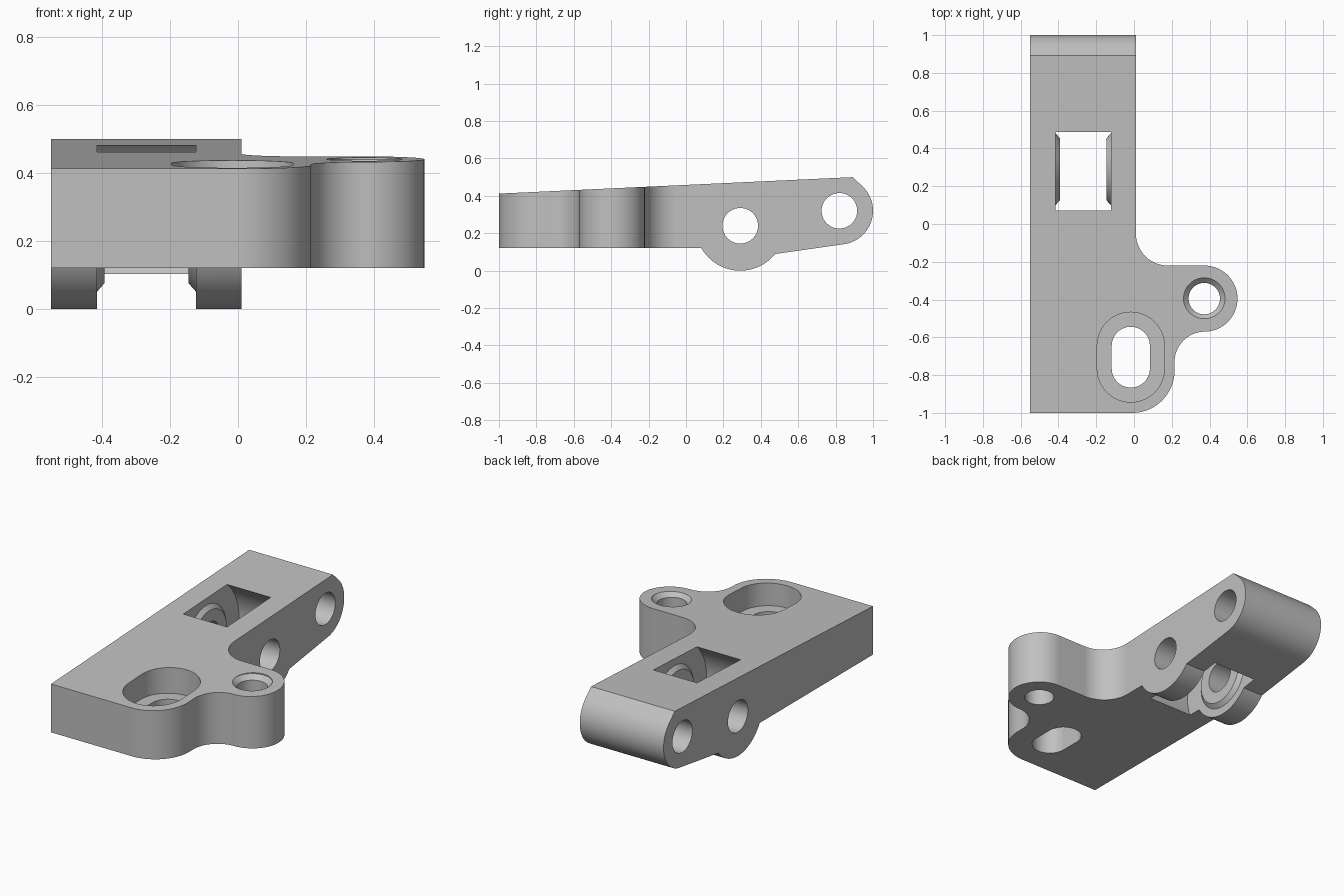
import bpy, bmesh
from math import sin, cos, pi, radians
from mathutils import Vector

cube = bpy.data.objects.get("Cube")
if cube:
    bpy.data.objects.remove(cube)

grey = bpy.data.materials.new("plain grey")
grey.use_nodes = True
colour = (0.53, 0.53, 0.53, 1)
grey.diffuse_color = colour
grey.node_tree.nodes["Principled BSDF"].inputs["Base Color"].default_value = colour


def arc(cx, cy, r, start, end, n=24):
    """Points along an arc, angles in degrees."""
    angles = [radians(start + (end - start) * i / n) for i in range(n + 1)]
    return [(cx + r * cos(a), cy + r * sin(a)) for a in angles]


def finish(name, bm):
    bmesh.ops.remove_doubles(bm, verts=bm.verts, dist=0.0005)
    bmesh.ops.recalc_face_normals(bm, faces=bm.faces)
    mesh = bpy.data.meshes.new(name)
    bm.to_mesh(mesh)
    bm.free()
    mesh.materials.append(grey)
    obj = bpy.data.objects.new(name, mesh)
    bpy.context.collection.objects.link(obj)
    return obj


def prism(name, outline, axis, low, high):
    """Extrude an outline: (x, y) along z, or (y, z) along x."""
    bm = bmesh.new()
    place = (lambda p: (p[0], p[1], low)) if axis == "z" else (lambda p: (low, p[0], p[1]))
    face = bm.faces.new([bm.verts.new(place(p)) for p in outline])
    new = bmesh.ops.extrude_face_region(bm, geom=[face])["geom"]
    shift = Vector((0, 0, high - low)) if axis == "z" else Vector((high - low, 0, 0))
    bmesh.ops.translate(bm, vec=shift, verts=[v for v in new if isinstance(v, bmesh.types.BMVert)])
    return finish(name, bm)


def lathe(name, profile, axis, centre, n=72):
    """Spin (height, radius) pairs about the x or z axis through centre."""
    bm = bmesh.new()
    rings = []
    for h, r in profile:
        ring = []
        for i in range(n):
            a, b = r * cos(2 * pi * i / n), r * sin(2 * pi * i / n)
            offset = (a, b, h) if axis == "z" else (h, a, b)
            ring.append(bm.verts.new(Vector(centre) + Vector(offset)))
        rings.append(ring)
    for lower, upper in zip(rings, rings[1:]):
        for i in range(n):
            j = (i + 1) % n
            bm.faces.new((lower[i], lower[j], upper[j], upper[i]))
    bm.faces.new(rings[0])
    bm.faces.new(rings[-1])
    return finish(name, bm)


def combine(target, tool, operation):
    mod = target.modifiers.new(operation.lower(), "BOOLEAN")
    mod.operation, mod.solver, mod.object = operation, "EXACT", tool
    bpy.context.view_layer.objects.active = target
    bpy.ops.object.modifier_apply(modifier=mod.name)
    bpy.data.objects.remove(tool)


def slot(name, r, low, high):
    outline = arc(-0.017, -0.645, r, 0, 180) + arc(-0.017, -0.765, r, 180, 360)
    return prism(name, outline, "z", low, high)


# Plan outline: long arm, blended side ear, rounded front corner
plan = [(-0.55, 1.1), (-0.55, -1)]
plan += arc(-0.01, -0.775, 0.225, -90, 0)
plan += arc(0.375, -0.73, 0.16, 180, 90)
plan += arc(0.373, -0.395, 0.175, -90, 90, 36)
plan += arc(0.18, -0.05, 0.17, -90, -180)
plan += [(0.01, 1.1)]
bracket = prism("bracket_body", plan, "z", -0.2, 0.8)

# Side profile: sloping top, rounded tail, pivot boss underneath
side = [(-1.0, 0.12)]
side += arc(0.29, 0.24, 0.24, 210, 321, 40)
side += arc(0.82, 0.32, 0.18, -82, 45, 40)
side += [(0.892, 0.5), (-1.0, 0.412)]
combine(bracket, prism("side_cutter", side, "x", -1, 1), "INTERSECT")

# Round roller pocket, leaving a bevelled collar on each wall
pocket = [(-0.393, 0.165), (-0.415, 0.19), (-0.415, 0.312),
          (-0.123, 0.312), (-0.123, 0.19), (-0.145, 0.165)]
combine(bracket, lathe("pocket_cutter", pocket, "x", (0, 0.29, 0.24)), "DIFFERENCE")

# Cross holes for the pivot and tail pins
for y, z in ((0.29, 0.24), (0.82, 0.32)):
    hole = lathe("pin_hole_cutter", [(-1, 0.095), (1, 0.095)], "x", (0, y, z))
    combine(bracket, hole, "DIFFERENCE")

# Adjusting slot with its counterbore
combine(bracket, slot("slot_cutter", 0.101, -0.2, 0.8), "DIFFERENCE")
combine(bracket, slot("counterbore_cutter", 0.178, 0.28, 0.8), "DIFFERENCE")

# Countersunk screw hole in the ear
screw = [(-0.2, 0.083), (0.412, 0.083), (0.439, 0.11), (0.8, 0.11)]
combine(bracket, lathe("screw_hole_cutter", screw, "z", (0.372, -0.395, 0)), "DIFFERENCE")

# Smooth curves, crisp edges
bpy.ops.object.select_all(action="DESELECT")
bracket.select_set(True)
bpy.context.view_layer.objects.active = bracket
bpy.ops.object.shade_smooth_by_angle(angle=radians(25))
normals = bracket.modifiers.new("flat_face_normals", "WEIGHTED_NORMAL")
normals.keep_sharp = True
